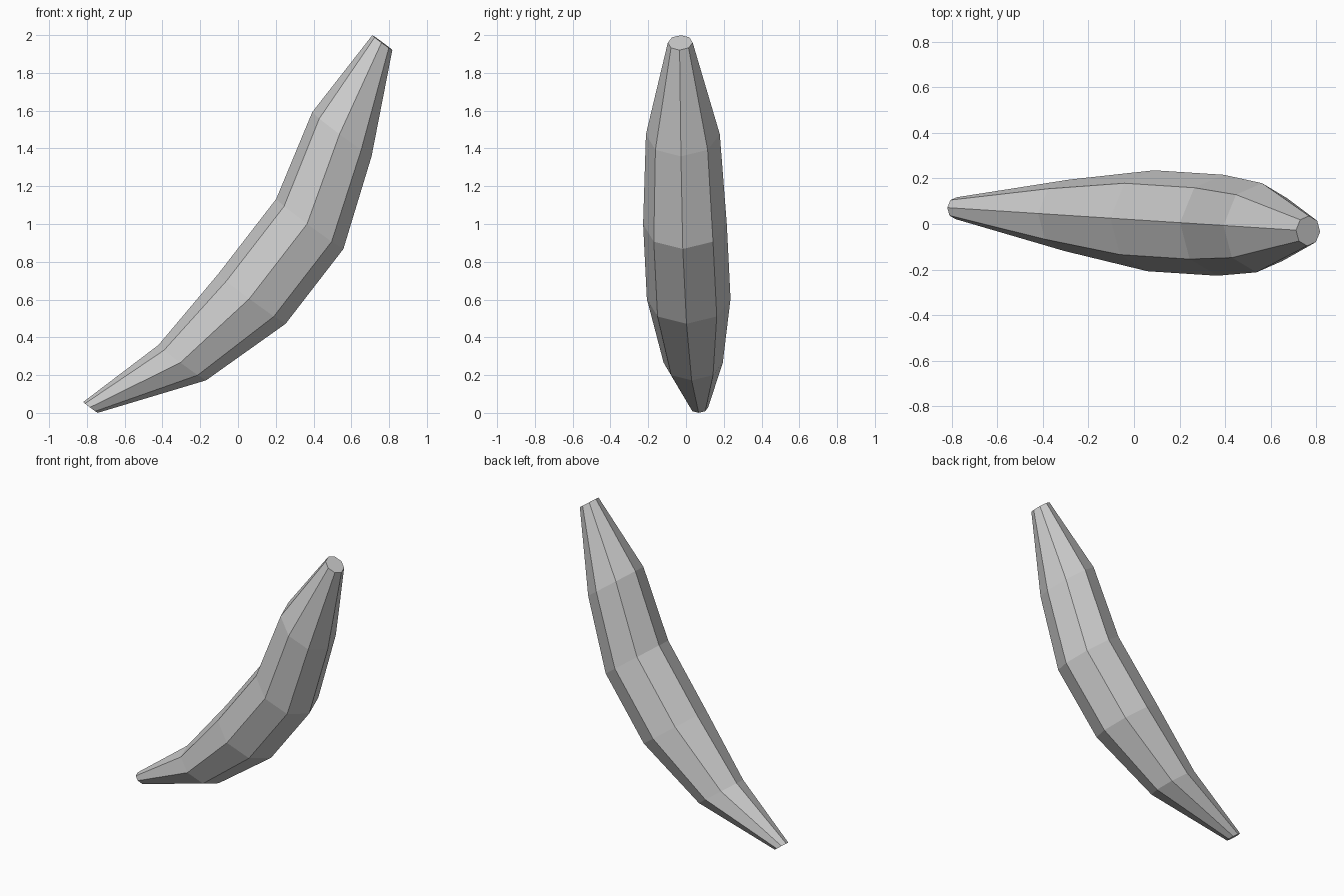
import bpy, bmesh
from math import sin, cos, radians, pi
from mathutils import Vector

if "Cube" in bpy.data.objects:
    bpy.data.objects.remove(bpy.data.objects["Cube"])

SIDES = 8
TILT = radians(36.6)   # lean shared by every ring
TURN = radians(3.7)    # slight turn about z

# ring stations: centre x, centre z, radius
rings = [(-0.781, 0.029, 0.048), (-0.295, 0.266, 0.157), (0.074, 0.604, 0.222),
         (0.38, 1.0, 0.222), (0.55, 1.475, 0.196), (0.764, 1.96, 0.066)]

# ring axes: inner side of the bend, and sideways
inner = Vector((-cos(TURN) * cos(TILT), sin(TURN) * cos(TILT), sin(TILT)))
side = Vector((sin(TURN), cos(TURN), 0))

# curved fruit body: parallel octagons bridged into a skin with capped ends
bm = bmesh.new()
loops = []
for x, z, r in rings:
    centre = Vector((x, 0.019 - 0.0647 * x, z))
    loops.append([bm.verts.new(centre + r * (cos(a) * inner + sin(a) * side))
                  for a in (2 * pi * i / SIDES for i in range(SIDES))])
for lo, hi in zip(loops, loops[1:]):
    for i in range(SIDES):
        j = (i + 1) % SIDES
        bm.faces.new((lo[i], lo[j], hi[j], hi[i]))
bm.faces.new(loops[0])
bm.faces.new(loops[-1])
bmesh.ops.recalc_face_normals(bm, faces=bm.faces)

mesh = bpy.data.meshes.new("banana")
bm.to_mesh(mesh)
bm.free()
bpy.context.collection.objects.link(bpy.data.objects.new("banana", mesh))
